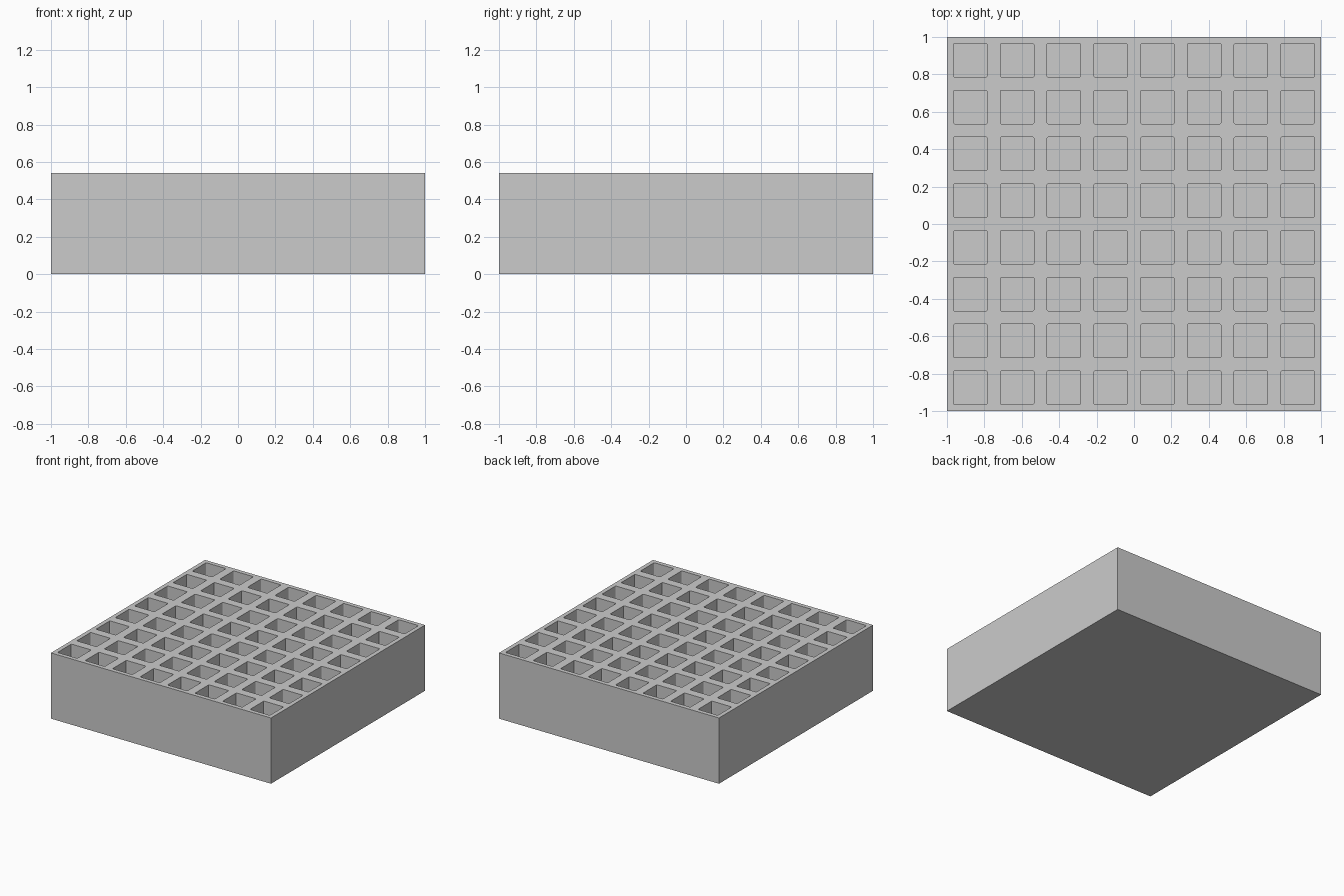
import bpy

CELLS = 8
PITCH = 2.0 / CELLS
HEIGHT = 0.54
POCKET = 0.18
FLOOR = 0.05
FIRST = -1 + PITCH / 2

default = bpy.data.objects.get("Cube")
if default:
    bpy.data.objects.remove(default, do_unlink=True)


def flat_material(name, colour):
    mat = bpy.data.materials.new(name)
    mat.use_nodes = True
    mat.diffuse_color = colour
    mat.node_tree.nodes["Principled BSDF"].inputs["Base Color"].default_value = colour
    return mat


def box(name, centre, size):
    bpy.ops.mesh.primitive_cube_add(size=1, location=centre)
    obj = bpy.context.object
    obj.name = name
    obj.scale = size
    bpy.ops.object.transform_apply(location=False, rotation=False, scale=True)
    return obj


# One pocket with slightly rounded upright corners, repeated as a grid
cutter = box("pocket_cutter", (FIRST, FIRST, FLOOR + HEIGHT / 2), (POCKET, POCKET, HEIGHT))
cutter.hide_render = True
weights = cutter.data.attributes.new("bevel_weight_edge", "FLOAT", "EDGE")
for edge in cutter.data.edges:
    a, b = (cutter.data.vertices[i].co for i in edge.vertices)
    weights.data[edge.index].value = 1.0 if abs(a.z - b.z) > 0.1 else 0.0
bevel = cutter.modifiers.new("rounded_corners", "BEVEL")
bevel.limit_method = "WEIGHT"
bevel.width = 0.008
bevel.segments = 3
for axis in range(2):
    array = cutter.modifiers.new("grid", "ARRAY")
    array.count = CELLS
    array.use_relative_offset = False
    array.use_constant_offset = True
    array.constant_offset_displace = [PITCH if i == axis else 0 for i in range(3)]

# Solid block with the pockets cut from the top
block = box("pocketed_block", (0, 0, HEIGHT / 2), (2, 2, HEIGHT))
block.data.materials.append(flat_material("light_grey", (0.6, 0.6, 0.6, 1)))
cut = block.modifiers.new("pockets", "BOOLEAN")
cut.operation = "DIFFERENCE"
cut.solver = "EXACT"
cut.object = cutter
bpy.ops.object.modifier_apply(modifier=cut.name)
bpy.data.objects.remove(cutter, do_unlink=True)
for face in block.data.polygons:
    face.material_index = 0
